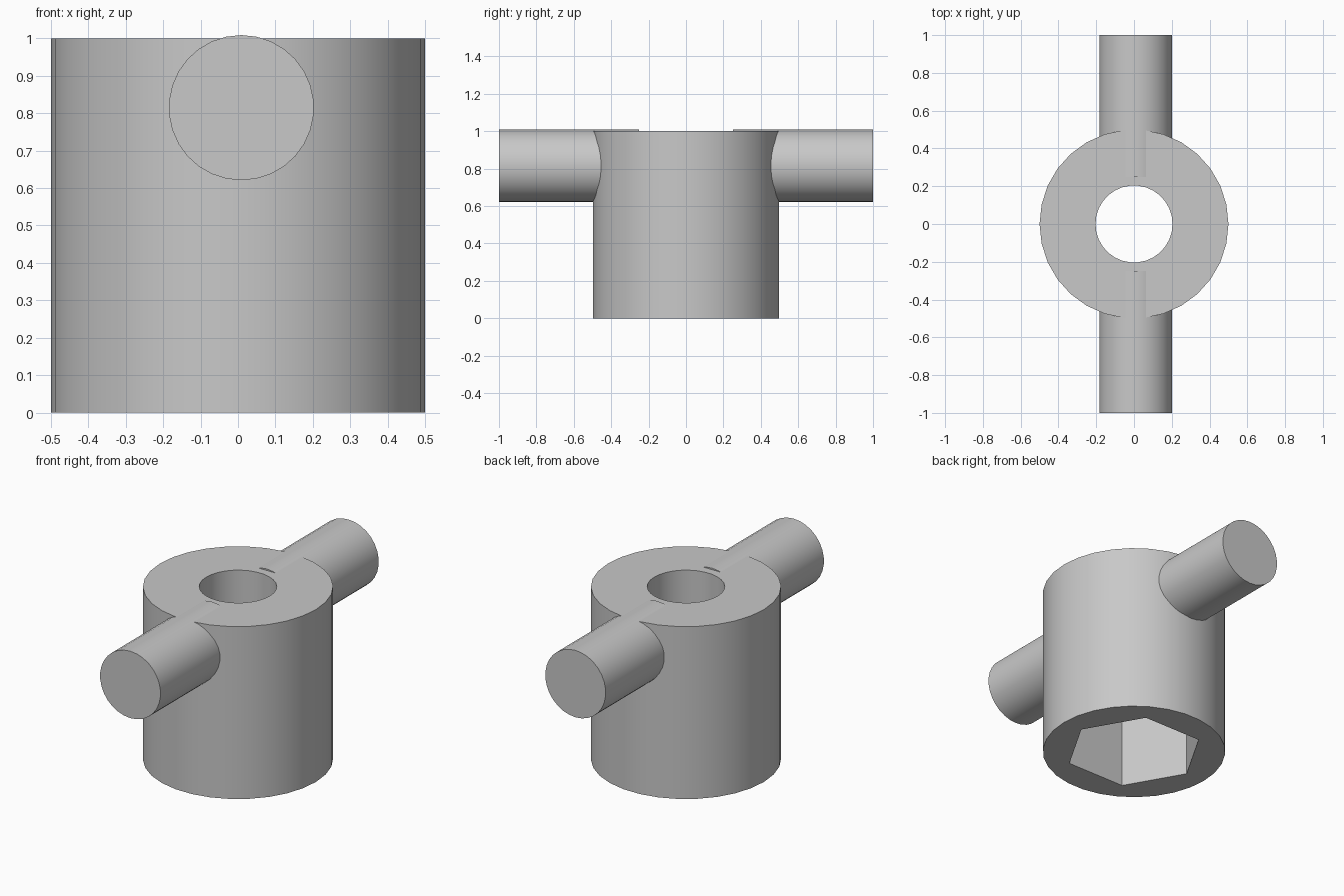
import bpy
from math import radians

cube = bpy.data.objects.get("Cube")
if cube:
    bpy.data.objects.remove(cube, do_unlink=True)

SIDES = 30

# Single plain steel colour
steel = bpy.data.materials.new("steel_grey")
steel.use_nodes = True
colour = (0.58, 0.58, 0.58, 1)
steel.diffuse_color = colour
steel.node_tree.nodes["Principled BSDF"].inputs["Base Color"].default_value = colour


def cylinder(name, radius, depth, location, sides=SIDES, rotation=(0, 0, 0)):
    bpy.ops.mesh.primitive_cylinder_add(
        vertices=sides, radius=radius, depth=depth, location=location, rotation=rotation)
    obj = bpy.context.object
    obj.name = name
    obj.data.materials.append(steel)
    return obj


def activate(obj):
    bpy.ops.object.select_all(action="DESELECT")
    obj.select_set(True)
    bpy.context.view_layer.objects.active = obj


def cut(obj, cutter):
    mod = obj.modifiers.new("cut", "BOOLEAN")
    mod.operation = "DIFFERENCE"
    mod.solver = "EXACT"
    mod.object = cutter
    activate(obj)
    bpy.ops.object.modifier_apply(modifier=mod.name)
    bpy.data.objects.remove(cutter, do_unlink=True)


def smooth(obj):
    activate(obj)
    bpy.ops.object.shade_smooth_by_angle(angle=radians(30))


# Hub with a round bore above a hexagonal socket, corners on the x axis
quarter = (0, 0, radians(90))
hub = cylinder("hub", 0.5, 1, (0, 0, 0.5), rotation=quarter)
cut(hub, cylinder("bore_cutter", 0.204, 1.4, (0, 0, 0.5), rotation=quarter))
cut(hub, cylinder("socket_cutter", 0.377, 1, (0, 0, 0), sides=6, rotation=quarter))
smooth(hub)

# Two round handles, set into the hub wall and just breaking its top face
for name, side in (("front_handle", -1), ("back_handle", 1)):
    handle = cylinder(name, 0.194, 0.75, (0.009, side * 0.625, 0.815),
                      rotation=(radians(90), 0, 0))
    smooth(handle)
